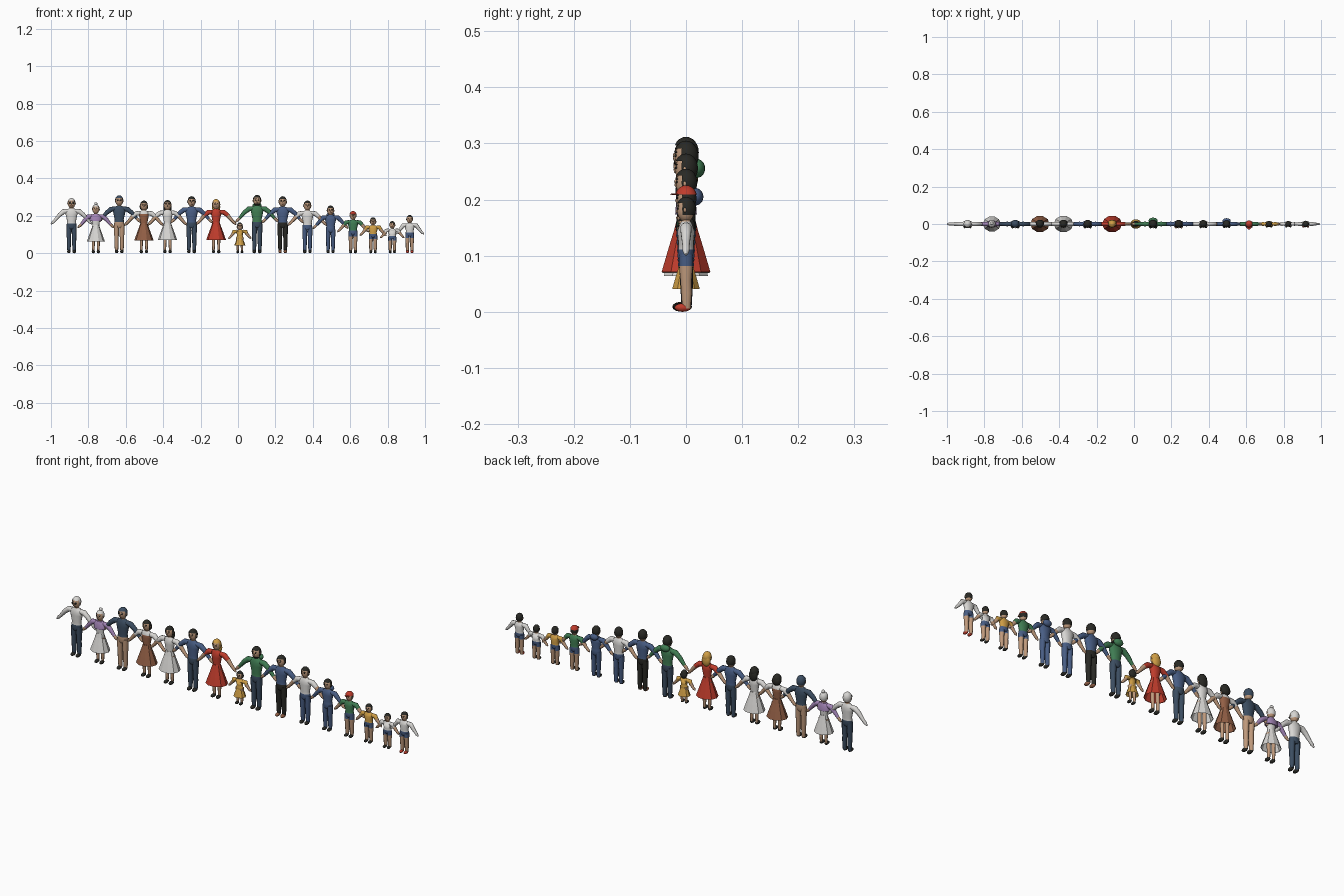
import bpy, bmesh, math
from mathutils import Vector

if "Cube" in bpy.data.objects:
    bpy.data.objects.remove(bpy.data.objects["Cube"])

COLOURS = {
    "white": (0.68, 0.67, 0.65), "skin": (0.52, 0.32, 0.2), "black": (0.022, 0.022, 0.018),
    "navy": (0.045, 0.075, 0.12), "blue": (0.065, 0.11, 0.23), "red": (0.52, 0.045, 0.025),
    "green": (0.05, 0.2, 0.085), "yellow": (0.62, 0.34, 0.06), "brown": (0.29, 0.115, 0.06),
    "lilac": (0.36, 0.23, 0.46),
}
MATS = {}
for key, rgb in COLOURS.items():
    m = bpy.data.materials.new(key)
    m.use_nodes = True
    m.diffuse_color = (*rgb, 1)
    bsdf = m.node_tree.nodes["Principled BSDF"]
    bsdf.inputs["Base Color"].default_value = (*rgb, 1)
    bsdf.inputs["Roughness"].default_value = 0.8
    MATS[key] = m


def finish(name, bm, colours):
    mesh = bpy.data.meshes.new(name)
    bm.to_mesh(mesh)
    bm.free()
    for c in colours:
        mesh.materials.append(MATS[c])
    obj = bpy.data.objects.new(name, mesh)
    bpy.context.collection.objects.link(obj)


def ring(x, y, z, rx, ry):
    return Vector((x, y, z)), Vector((rx, 0, 0)), Vector((0, ry, 0))


def loft(name, rings, bands, sides=10, smooth=True):
    """Skin a tube over rings; one colour per band between rings."""
    bm = bmesh.new()
    palette = list(dict.fromkeys(bands))
    loops = []
    for c, u, v in rings:
        angles = [math.tau * i / sides for i in range(sides)]
        loops.append([bm.verts.new(c + u * math.cos(a) + v * math.sin(a)) for a in angles])
    for a, b, colour in zip(loops, loops[1:], bands):
        for i in range(sides):
            j = (i + 1) % sides
            f = bm.faces.new((a[i], a[j], b[j], b[i]))
            f.smooth = smooth
            f.material_index = palette.index(colour)
    bm.faces.new(loops[0])
    bm.faces.new(loops[-1]).material_index = palette.index(bands[-1])
    bmesh.ops.recalc_face_normals(bm, faces=bm.faces)
    finish(name, bm, palette)


def ball(name, centre, size, colour, keep=None, segments=16):
    """Ellipsoid; keep(direction) chooses which faces stay."""
    bm = bmesh.new()
    bmesh.ops.create_uvsphere(bm, u_segments=segments, v_segments=segments * 3 // 4, radius=1)
    if keep:
        drop = [f for f in bm.faces if not keep(f.calc_center_median())]
        bmesh.ops.delete(bm, geom=drop, context="FACES")
    for v in bm.verts:
        v.co = Vector(centre) + Vector([a * b for a, b in zip(v.co, size)])
    for f in bm.faces:
        f.smooth = True
    finish(name, bm, [colour])


def build_head(who, x, H, hd, look, hair):
    cz = H - hd / 2
    ball(who + "_head", (x, -0.01 * hd, cz - 0.02 * hd), (0.34 * hd, 0.34 * hd, 0.47 * hd), "skin")
    # Hair shell leaves the face open
    ball(who + "_hair", (x, 0, cz + 0.02 * hd), (0.38 * hd, 0.39 * hd, 0.48 * hd), hair,
         lambda d: d.z > 0.5 or (d.y > -0.25 and d.z > -0.55))
    for side in (-1, 1):
        ball(who + "_eye", (x + side * 0.13 * hd, -0.32 * hd, cz + 0.04 * hd),
             (0.06 * hd, 0.04 * hd, 0.045 * hd), "black", segments=8)
        ball(who + "_brow", (x + side * 0.14 * hd, -0.305 * hd, cz + 0.14 * hd),
             (0.09 * hd, 0.04 * hd, 0.025 * hd), hair, segments=8)
        ball(who + "_ear", (x + side * 0.37 * hd, -0.04 * hd, cz - 0.02 * hd),
             (0.04 * hd, 0.06 * hd, 0.09 * hd), "skin", segments=8)
    ball(who + "_nose", (x, -0.35 * hd, cz - 0.06 * hd), (0.04 * hd, 0.05 * hd, 0.07 * hd), "skin", segments=8)
    ball(who + "_mouth", (x, -0.29 * hd, cz - 0.23 * hd), (0.09 * hd, 0.04 * hd, 0.025 * hd),
         "brown", segments=8)
    if "long" in look:
        ball(who + "_long_hair", (x, 0.16 * hd, cz - 0.25 * hd), (0.4 * hd, 0.24 * hd, 0.52 * hd), hair)
    if "bob" in look:
        ball(who + "_bob_hair", (x, 0.12 * hd, cz - 0.1 * hd), (0.42 * hd, 0.29 * hd, 0.4 * hd), hair)
    if "bun" in look:
        ball(who + "_bun", (x, 0.08 * hd, H + 0.05 * hd), (0.16 * hd, 0.16 * hd, 0.15 * hd), hair)
    if "beard" in look:
        ball(who + "_beard", (x, -0.02 * hd, cz - 0.04 * hd), (0.36 * hd, 0.37 * hd, 0.48 * hd), hair,
             lambda d: d.z < -0.45 and d.y < 0.2)
    if "cap" in look:
        ball(who + "_cap", (x, 0, cz + 0.04 * hd), (0.41 * hd, 0.42 * hd, 0.47 * hd), "red",
             lambda d: d.z > 0.25)
        ball(who + "_cap_brim", (x, -0.38 * hd, cz + 0.18 * hd), (0.26 * hd, 0.22 * hd, 0.03 * hd), "red")
    if "glasses" in look:
        for side in (-1, 1):
            loft(who + "_glasses", [(Vector((x + side * 0.15 * hd, y * hd, cz + 0.03 * hd)),
                 Vector((0.1 * hd, 0, 0)), Vector((0, 0, 0.09 * hd))) for y in (-0.35, -0.38)], ["black"], 12)


def build_person(who, x, H, top, sleeve, cuff, bottom, hair, shoes, look):
    s = H / 0.31
    w = 0.5 + 0.5 * s
    hd = 0.021 + 0.12 * H
    S = H - hd - 0.008 * s
    dress = "dress" in look
    hips = top if dress else bottom
    yoke = sleeve if dress else top
    slim = 0.82 if dress else 1.0

    # Torso and neck
    loft(who + "_torso", [
        ring(x, 0, 0.44 * H, 0.018 * w, 0.014 * w),
        ring(x, 0, 0.48 * H, 0.028 * w, 0.019 * w),
        ring(x, 0, 0.54 * H, 0.026 * w * slim, 0.017 * w * slim),
        ring(x, 0, 0.58 * H, 0.024 * w * slim, 0.016 * w * slim),
        ring(x, 0, 0.7 * H, 0.032 * w * slim, 0.019 * w),
        ring(x, 0, S - 0.01 * s, 0.036 * w * slim, 0.017 * w),
        ring(x, 0, S + 0.005 * s, 0.024 * w, 0.013 * w),
        ring(x, 0, S + 0.01 * s, 0.011 * w, 0.01 * w),
        ring(x, 0, S + 0.022 * s, 0.009 * w, 0.009 * w),
    ], [hips, hips, top, top, top, yoke, yoke, "skin"], 14)

    for side, label in ((-1, "_right"), (1, "_left")):
        # Spread arm: shoulder, upper arm, elbow, wrist, palm, fingertips
        path = [(0.022 * w, S - 0.006 * s, 0.012), (0.043 * w, S - 0.008 * s, 0.0135),
                (0.215 * H, S - 0.085 * H, 0.0115), (0.3 * H, S - 0.185 * H, 0.008),
                (0.335 * H, S - 0.22 * H, 0.008), (0.37 * H, S - 0.255 * H, 0.003)]
        pts = [Vector((x + side * px, 0, pz)) for px, pz, _ in path]
        rings = []
        for i, (p, (_, _, r)) in enumerate(zip(pts, path)):
            d = (pts[min(i + 1, len(pts) - 1)] - pts[max(i - 1, 0)]).normalized()
            rings.append((p, Vector((-d.z, 0, d.x)) * r * w, Vector((0, r * w * 0.95, 0))))
        hand = sleeve if cuff == "full" else "skin"
        fore = "skin" if cuff == "short" else sleeve
        loft(who + label + "_arm", rings, [sleeve, sleeve, fore, hand, hand])

        # Leg and shoe
        lx = x + side * 0.0145 * w
        thigh = "skin" if dress else bottom
        shin = "skin" if dress or "shorts" in look else bottom
        k = 0.75 if dress else 1.0
        loft(who + label + "_leg", [
            ring(lx, 0, 0.5 * H, 0.0135 * w, 0.016 * w),
            ring(lx, 0, 0.4 * H, 0.0138 * w * k, 0.0155 * w * k),
            ring(lx, 0, 0.27 * H, 0.0115 * w * k, 0.0125 * w * k),
            ring(lx, 0.001, 0.16 * H, 0.011 * w * k, 0.012 * w * k),
            ring(lx, 0.001, 0.03 * H, 0.0085 * w * k, 0.0095 * w * k),
        ], [thigh, shin, shin, shin])
        ball(who + label + "_shoe", (lx, -0.007 * w, 0.009 * w), (0.0095 * w, 0.0175 * w, 0.009 * w),
             shoes, segments=12)

    if dress:
        # Flared skirt, hollow underneath
        flare = [(0.57, 0.068), (0.5, 0.09), (0.38, 0.135), (0.245, 0.183)]
        inner = [(z + 0.004, r - 0.007) for z, r in reversed(flare)]
        loft(who + "_skirt", [ring(x, 0, z * H, r * H, r * H * 0.86) for z, r in flare + inner],
             [top] * 7, 10, False)
    if "shawl" in look:
        loft(who + "_shawl", [ring(x, 0, S - 0.035 * s, 0.036 * w, 0.022 * w),
                              ring(x, 0, S - 0.008 * s, 0.036 * w, 0.02 * w),
                              ring(x, 0, S + 0.008 * s, 0.018 * w, 0.014 * w)], ["lilac"] * 2)
    if "hood" in look:
        ball(who + "_hood", (x, 0.019 * w, S + 0.01 * s), (0.024 * w, 0.015 * w, 0.017 * w), top)
    build_head(who, x, H, hd, look, hair)


# name, x, height, top, sleeve, cuff, bottom, hair, shoes, features
PEOPLE = [
    ("grandfather", -0.89, 0.295, "white", "white", "full", "navy", "white", "black", "glasses"),
    ("grandmother", -0.76, 0.262, "white", "lilac", "long", "white", "white", "black", "dress bun shawl"),
    ("uncle", -0.635, 0.31, "navy", "navy", "long", "skin", "navy", "black", ""),
    ("aunt", -0.503, 0.282, "brown", "white", "short", "brown", "black", "black", "dress bob"),
    ("cousin", -0.377, 0.285, "white", "white", "short", "white", "black", "black", "dress long"),
    ("brother", -0.248, 0.305, "blue", "blue", "long", "navy", "black", "black", ""),
    ("mother", -0.117, 0.29, "red", "red", "short", "red", "yellow", "black", "dress long"),
    ("small_girl", 0.01, 0.165, "yellow", "yellow", "short", "yellow", "black", "black", "dress bob"),
    ("father", 0.102, 0.312, "green", "green", "long", "navy", "black", "black", "hood beard"),
    ("tall_youth", 0.239, 0.305, "blue", "blue", "long", "black", "black", "brown", ""),
    ("youth", 0.371, 0.282, "white", "white", "short", "blue", "black", "black", ""),
    ("teenager", 0.495, 0.255, "blue", "blue", "long", "blue", "black", "black", "hood"),
    ("cap_boy", 0.615, 0.225, "green", "green", "short", "blue", "black", "black", "shorts cap"),
    ("yellow_boy", 0.722, 0.192, "yellow", "yellow", "short", "blue", "black", "black", "shorts"),
    ("white_boy", 0.825, 0.172, "white", "white", "short", "blue", "black", "black", "shorts"),
    ("end_boy", 0.918, 0.205, "white", "white", "full", "blue", "black", "red", "shorts"),
]
for person in PEOPLE:
    build_person(*person)
